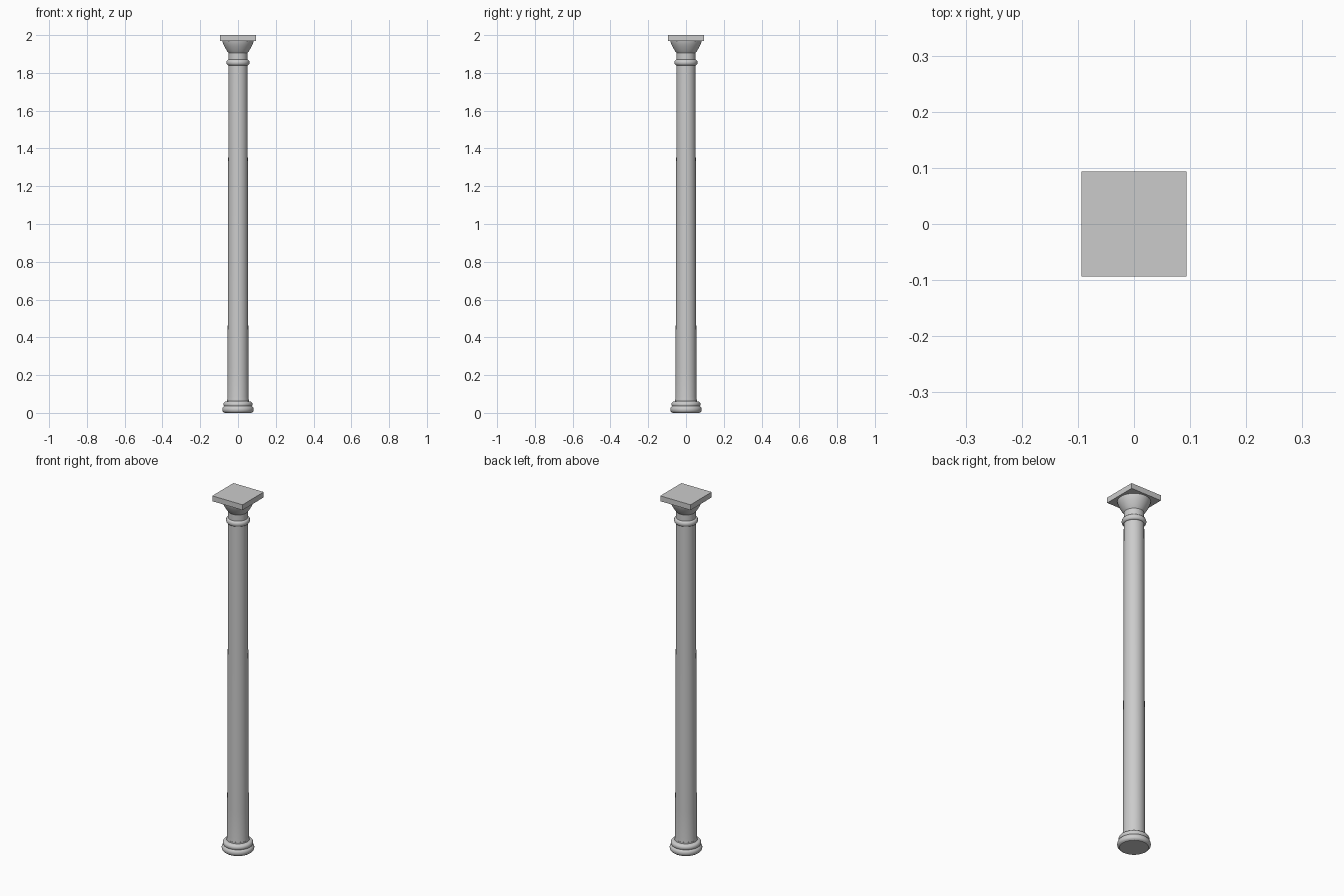
import bpy, bmesh, math

if "Cube" in bpy.data.objects:
    bpy.data.objects.remove(bpy.data.objects["Cube"])


def lathe(name, profile, segments=64):
    """Revolve a closed-end (radius, z) profile around the z axis."""
    bm = bmesh.new()
    rings = []
    for r, z in profile:
        rings.append([bm.verts.new((r * math.cos(2 * math.pi * i / segments),
                                    r * math.sin(2 * math.pi * i / segments), z))
                      for i in range(segments)])
    for a, b in zip(rings, rings[1:]):
        for i in range(segments):
            j = (i + 1) % segments
            bm.faces.new((a[i], a[j], b[j], b[i]))
    bm.faces.new(rings[0][::-1])
    bm.faces.new(rings[-1])
    mesh = bpy.data.meshes.new(name)
    bm.to_mesh(mesh)
    bm.free()
    ob = bpy.data.objects.new(name, mesh)
    bpy.context.collection.objects.link(ob)
    bpy.ops.object.select_all(action='DESELECT')
    ob.select_set(True)
    bpy.context.view_layer.objects.active = ob
    bpy.ops.object.shade_smooth_by_angle(angle=math.radians(35))
    return ob


def arc(r, z, rx, rz, a0, a1, n=8):
    """Points on an elliptical arc in the (radius, z) plane, angles in degrees."""
    return [(r + rx * math.cos(math.radians(a0 + (a1 - a0) * i / n)),
             z + rz * math.sin(math.radians(a0 + (a1 - a0) * i / n)))
            for i in range(n + 1)]


# Round base: rolled foot, upper roll and fillet under the shaft
lathe("base", [(0.072, 0.0)]
      + arc(0.072, 0.018, 0.011, 0.016, -80, 60)
      + arc(0.064, 0.045, 0.013, 0.015, -40, 90)
      + [(0.058, 0.062), (0.058, 0.07)])

# Gently tapering shaft
lathe("shaft", [(0.058, 0.06), (0.0555, 0.085), (0.055, 0.24), (0.0525, 1.0),
                (0.051, 1.6), (0.0505, 1.85)])

# Ring below the neck
lathe("neck_ring", [(0.05, 1.838)] + arc(0.05, 1.855, 0.011, 0.015, -90, 90, 12)
      + [(0.05, 1.872)])

# Neck flaring into the bell under the slab
lathe("capital", [(0.05, 1.85), (0.05, 1.905), (0.055, 1.912)]
      + [(0.058, 1.916), (0.064, 1.926), (0.071, 1.938), (0.077, 1.951),
         (0.081, 1.962), (0.083, 1.971)])

# Square top slab
bpy.ops.mesh.primitive_cube_add(size=1, location=(0, 0, 1.985))
slab = bpy.context.object
slab.name = "top_slab"
slab.scale = (0.188, 0.188, 0.03)
